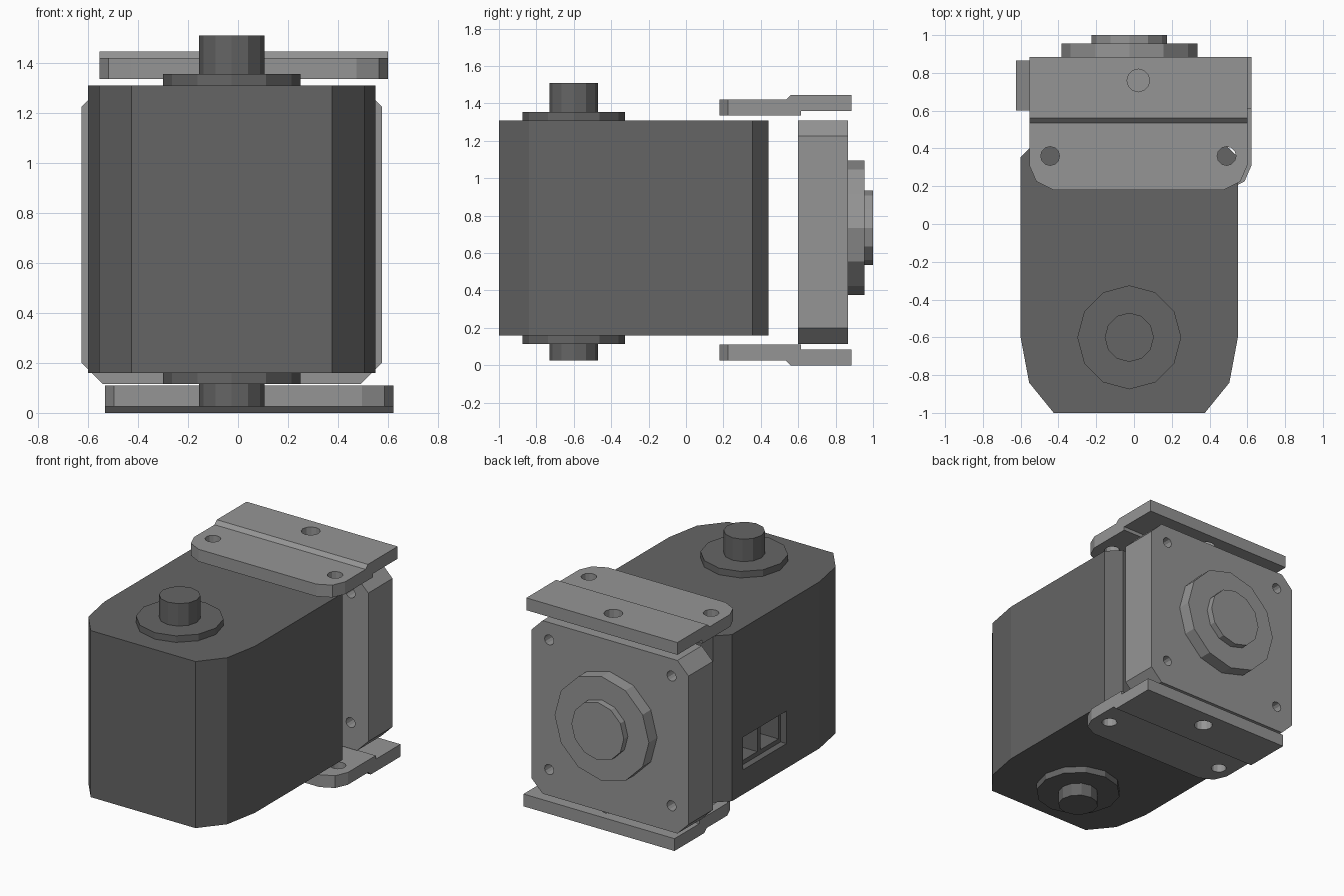
import bpy
import bmesh
from math import cos, sin, tau

cube = bpy.data.objects.get("Cube")
if cube:
    bpy.data.objects.remove(cube, do_unlink=True)


def material(name, value):
    mat = bpy.data.materials.new(name)
    mat.use_nodes = True
    colour = (value, value, value, 1)
    mat.diffuse_color = colour
    mat.node_tree.nodes["Principled BSDF"].inputs["Base Color"].default_value = colour
    return mat


DARK = material("dark grey casing", 0.13)
LIGHT = material("mid grey bracket", 0.30)
CX = -0.025     # centre line of the casing
SHAFT_Y = -0.6  # output shaft position
HUB_Z = 0.735   # rear hub height


def prism(name, outline, axis, start, end, mat):
    """Extrude a 2D outline along an axis."""
    def place(u, v, t):
        return {"X": (t, u, v), "Y": (u, t, v), "Z": (u, v, t)}[axis]
    bm = bmesh.new()
    low = [bm.verts.new(place(u, v, start)) for u, v in outline]
    high = [bm.verts.new(place(u, v, end)) for u, v in outline]
    bm.faces.new(low)
    bm.faces.new(high)
    for i in range(len(low)):
        j = (i + 1) % len(low)
        bm.faces.new((low[i], low[j], high[j], high[i]))
    bmesh.ops.recalc_face_normals(bm, faces=bm.faces)
    mesh = bpy.data.meshes.new(name)
    bm.to_mesh(mesh)
    bm.free()
    mesh.materials.append(mat)
    obj = bpy.data.objects.new(name, mesh)
    bpy.context.collection.objects.link(obj)
    return obj


def circle(u, v, radius, sides=12):
    return [(u + radius * cos(tau * i / sides), v + radius * sin(tau * i / sides))
            for i in range(sides)]


def rect(u0, u1, v0, v1):
    return [(u0, v0), (u1, v0), (u1, v1), (u0, v1)]


def boolean(obj, cutter, operation="DIFFERENCE"):
    """Apply a cutter to a part, then discard the cutter."""
    cutter.hide_render = True
    mod = obj.modifiers.new("cut", "BOOLEAN")
    mod.solver = "EXACT"
    mod.operation = operation
    mod.object = cutter
    bpy.context.view_layer.objects.active = obj
    bpy.ops.object.modifier_apply(modifier=mod.name)
    bpy.data.objects.remove(cutter, do_unlink=True)


# Casing: rounded front, chamfered back corners
half = [(0.40, -1.0), (0.53, -0.84), (0.575, SHAFT_Y), (0.575, 0.355), (0.49, 0.44)]
outline = [(CX + x, y) for x, y in half] + [(CX - x, y) for x, y in reversed(half)]
casing = prism("casing", outline, "Z", 0.16, 1.31, DARK)

# Connector recess with two pockets on the right side
boolean(casing, prism("recess_cutter", rect(-0.24, 0.235, 0.33, 0.555), "X", -0.7, -0.555, DARK))
for y0, y1 in ((-0.215, -0.02), (0.015, 0.21)):
    boolean(casing, prism("pocket_cutter", rect(y0, y1, 0.36, 0.53), "X", -0.7, -0.38, DARK))

# Output shaft and collar on top and bottom
for side, face, collar, tip in (("top", 1.31, 1.355, 1.51), ("bottom", 0.16, 0.115, 0.025)):
    prism(side + "_collar", circle(CX, SHAFT_Y, 0.275), "Z", face, collar, DARK)
    prism(side + "_shaft", circle(CX, SHAFT_Y, 0.13), "Z", collar, tip, DARK)

# Rear plate: chamfered square with four screw holes
x0, x1, z0, z1, c = -0.625, 0.575, 0.115, 1.31, 0.085
plate = prism("rear_plate", [(x0 + c, z0), (x1 - c, z0), (x1, z0 + c), (x1, z1 - c),
                             (x1 - c, z1), (x0 + c, z1), (x0, z1 - c), (x0, z0 + c)],
              "Y", 0.60, 0.865, LIGHT)
for x in (-0.495, 0.44):
    for z in (0.295, 1.19):
        boolean(plate, prism("screw_cutter", circle(x, z, 0.035), "Y", 0.5, 1.0, LIGHT))

# Rear hub
prism("rear_hub", circle(CX, HUB_Z, 0.36), "Y", 0.865, 0.955, LIGHT)
prism("rear_hub_cap", circle(CX, HUB_Z, 0.20), "Y", 0.955, 1.0, LIGHT)


# Stepped side brackets with clipped front corners and three holes
def bracket(name, centre, height):
    profile = [(0.1, 1.335), (0.615, 1.335), (0.615, 1.36), (0.885, 1.36),
               (0.885, 1.445), (0.56, 1.445), (0.535, 1.42), (0.1, 1.42)]
    obj = prism(name, [(y, height(z)) for y, z in profile], "X", -0.8, 0.8, LIGHT)
    edge = [(0.45, 0.18), (0.54, 0.225), (0.577, 0.31), (0.577, 1.0)]
    plan = [(centre + x, y) for x, y in edge] + [(centre - x, y) for x, y in reversed(edge)]
    boolean(obj, prism("plan_cutter", plan, "Z", -0.2, 1.7, LIGHT), "INTERSECT")
    for x, y, r in ((-0.467, 0.36, 0.05), (0.467, 0.36, 0.05), (0, 0.76, 0.06)):
        boolean(obj, prism("hole_cutter", circle(centre + x, y, r), "Z", -0.2, 1.7, LIGHT))


bracket("top_bracket", 0.023, lambda z: z)
bracket("bottom_bracket", 0.045, lambda z: 1.445 - z)
